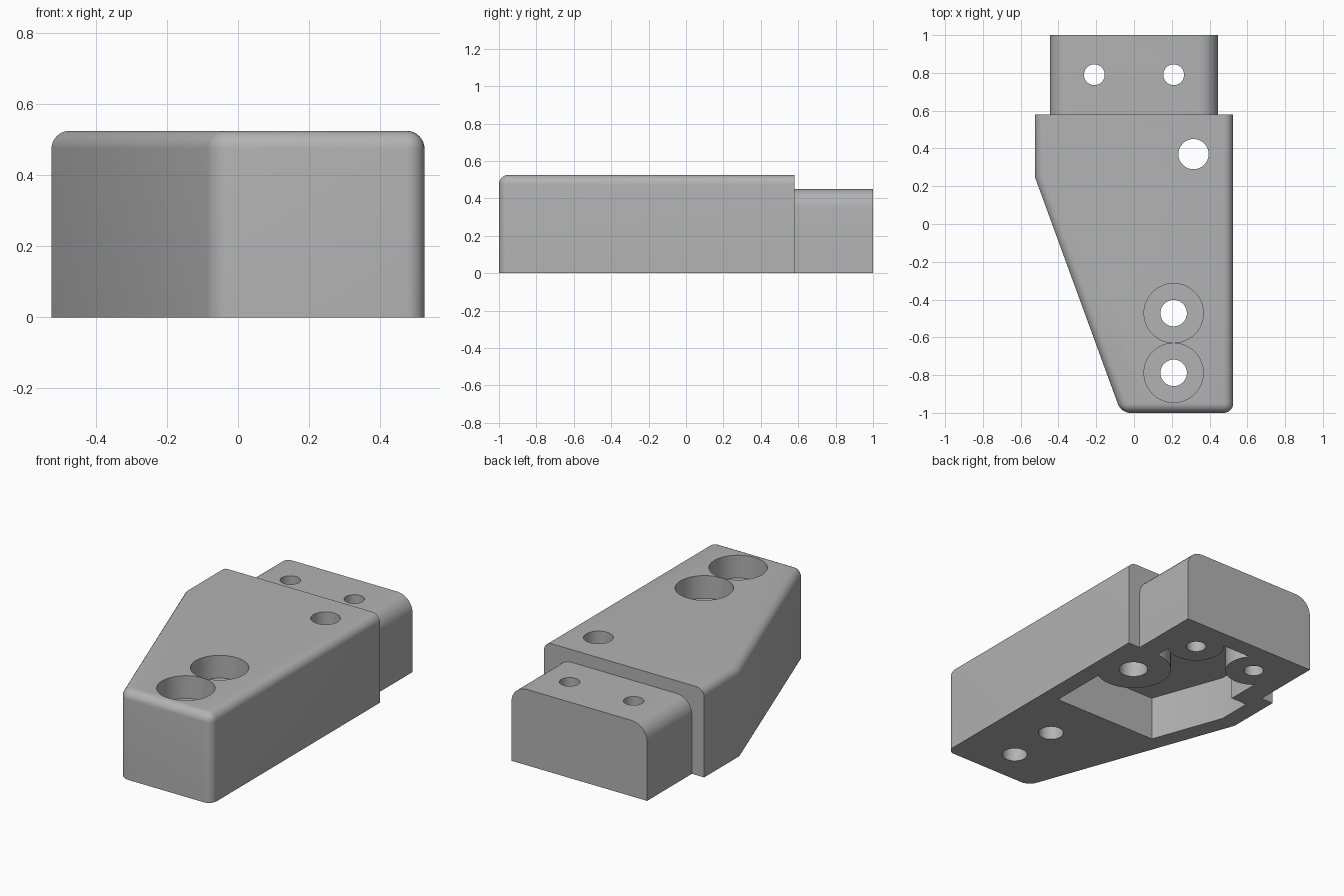
import bpy, bmesh, math

cube = bpy.data.objects.get("Cube")
if cube:
    bpy.data.objects.remove(cube)

grey = bpy.data.materials.new("machined_grey")
grey.use_nodes = True
colour = (0.45, 0.45, 0.45, 1)
grey.diffuse_color = colour
grey.node_tree.nodes["Principled BSDF"].inputs["Base Color"].default_value = colour


def prism(name, outline, z0, z1, is_round=None, radius=0.05):
    """Extrude an outline upward and round the edges picked by is_round(a, b)."""
    bm = bmesh.new()
    face = bm.faces.new([bm.verts.new((x, y, z0)) for x, y in outline])
    top = bmesh.ops.extrude_face_region(bm, geom=[face])["geom"]
    bmesh.ops.translate(bm, vec=(0, 0, z1 - z0),
                        verts=[v for v in top if isinstance(v, bmesh.types.BMVert)])
    bmesh.ops.recalc_face_normals(bm, faces=bm.faces)
    if is_round:
        edges = [e for e in bm.edges if is_round(e.verts[0].co, e.verts[1].co)]
        bmesh.ops.bevel(bm, geom=edges, offset=radius, segments=8,
                        profile=0.5, affect='EDGES', clamp_overlap=True)
    mesh = bpy.data.meshes.new(name)
    bm.to_mesh(mesh)
    bm.free()
    mesh.materials.append(grey)
    obj = bpy.data.objects.new(name, mesh)
    bpy.context.collection.objects.link(obj)
    return obj


def cylinder(name, x, y, r, z0, z1):
    turn = [math.tau * i / 64 for i in range(64)]
    return prism(name, [(x + r * math.cos(a), y + r * math.sin(a)) for a in turn], z0, z1)


def combine(target, tool, operation):
    """Apply a boolean and remove the tool."""
    mod = target.modifiers.new("cut", 'BOOLEAN')
    mod.object, mod.operation, mod.solver = tool, operation, 'EXACT'
    graph = bpy.context.evaluated_depsgraph_get()
    mesh = bpy.data.meshes.new_from_object(target.evaluated_get(graph))
    target.modifiers.clear()
    target.data = mesh
    bpy.data.objects.remove(tool)


HEIGHT, BACK, BLOCK_TOP, CEILING = 0.525, 0.58, 0.45, 0.262


# Tapered body: rounded top rim (not the back) and rounded front corners
def body_round(a, b):
    on_top = min(a.z, b.z) > HEIGHT - 0.01 and min(a.y, b.y) < BACK - 0.01
    front_corner = abs(a.z - b.z) > 0.1 and a.y < -0.9
    return on_top or front_corner


body = prism("bracket_body",
             [(0.525, -1), (0.525, BACK), (-0.525, BACK), (-0.525, 0.25), (-0.068, -1)],
             0, HEIGHT, body_round)


# Lower rear block with rounded upper sides
def block_round(a, b):
    return min(a.z, b.z) > BLOCK_TOP - 0.01 and abs(a.y - b.y) > 0.1


block = prism("rear_block", [(0.445, 0.5), (0.445, 1), (-0.445, 1), (-0.445, 0.5)],
              0, BLOCK_TOP, block_round, 0.1)
combine(body, block, 'UNION')

# Underside pocket, leaving round bosses standing
pocket = prism("pocket_cutter",
               [(0.42, -0.16), (0.42, 0.475), (0.315, 0.475), (0.315, 0.895),
                (-0.315, 0.895), (-0.315, 0.475), (-0.42, 0.475), (-0.42, 0.27),
                (-0.264, -0.16)], -0.1, CEILING)
rear_holes = [(0.21, 0.79, 0.157, 0.055), (-0.21, 0.79, 0.157, 0.055),
              (0.315, 0.37, 0.21, 0.08)]
for x, y, boss, hole in rear_holes:
    combine(pocket, cylinder("boss_cutter", x, y, boss, -0.2, 0.4), 'DIFFERENCE')
combine(body, pocket, 'DIFFERENCE')

# Through holes in the bosses
for x, y, boss, hole in rear_holes:
    combine(body, cylinder("hole_cutter", x, y, hole, -0.1, 0.7), 'DIFFERENCE')

# Counterbored front holes
for y in (-0.472, -0.788):
    combine(body, cylinder("hole_cutter", 0.21, y, 0.07, -0.1, 0.7), 'DIFFERENCE')
    combine(body, cylinder("bore_cutter", 0.21, y, 0.157, HEIGHT - 0.135, 0.7), 'DIFFERENCE')

bpy.ops.object.select_all(action='DESELECT')
body.select_set(True)
bpy.context.view_layer.objects.active = body
bpy.ops.object.shade_smooth_by_angle(angle=math.radians(25))
